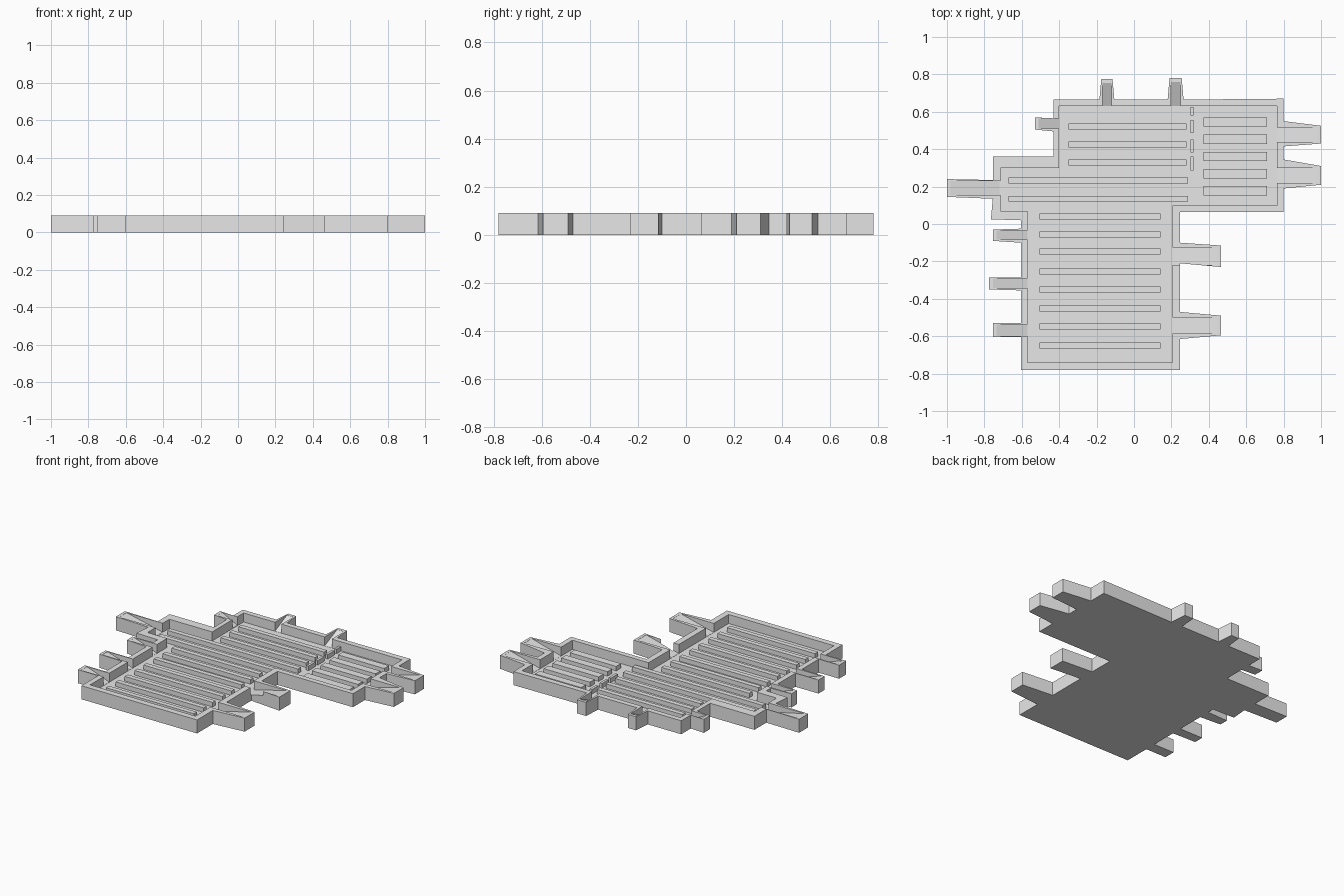
import bpy
import bmesh
from mathutils import Vector

TOP, FLOOR, BAR_TOP, RIM = 0.09, 0.03, 0.06, 0.035

cube = bpy.data.objects.get("Cube")
if cube:
    bpy.data.objects.remove(cube, do_unlink=True)

grey = bpy.data.materials.new("light_grey")
grey.use_nodes = True
grey.diffuse_color = (0.8, 0.8, 0.8, 1)
grey.node_tree.nodes["Principled BSDF"].inputs["Base Color"].default_value = grey.diffuse_color


def prism(name, points, direction):
    """Solid made by sweeping a flat polygon along a direction."""
    bm = bmesh.new()
    face = bm.faces.new([bm.verts.new(p) for p in points])
    swept = bmesh.ops.extrude_face_region(bm, geom=[face], use_keep_orig=True)["geom"]
    verts = [g for g in swept if isinstance(g, bmesh.types.BMVert)]
    bmesh.ops.translate(bm, verts=verts, vec=Vector(direction))
    bmesh.ops.recalc_face_normals(bm, faces=bm.faces)
    mesh = bpy.data.meshes.new(name)
    bm.to_mesh(mesh)
    bm.free()
    mesh.materials.append(grey)
    obj = bpy.data.objects.new(name, mesh)
    bpy.context.collection.objects.link(obj)
    return obj


def slab(name, outline, low, high):
    return prism(name, [(x, y, low) for x, y in outline], (0, 0, high - low))


def bar(name, x0, x1, y0, y1):
    return slab(name, [(x0, y0), (x1, y0), (x1, y1), (x0, y1)], FLOOR, BAR_TOP)


def cut(target, cutter):
    mod = target.modifiers.new("cut", "BOOLEAN")
    mod.operation = "DIFFERENCE"
    mod.solver = "EXACT"
    mod.object = cutter
    bpy.context.view_layer.objects.active = target
    bpy.ops.object.modifier_apply(modifier=mod.name)
    bpy.data.objects.remove(cutter, do_unlink=True)


slots = []


def tab(axis, wall, tip, root, end):
    """Outline points of a tapered tab; also notes its ramped slot."""
    slots.append((axis, wall, tip, min(end), max(end)))
    pairs = [(wall, root[0]), (tip, end[0]), (tip, end[1]), (wall, root[1])]
    return [p if axis == "x" else p[::-1] for p in pairs]


# Tray outline with its tabs, counter-clockwise
outline = [
    (-0.605, -0.78), (0.245, -0.78),
    *tab("x", 0.245, 0.465, (-0.615, -0.47), (-0.595, -0.49)),
    *tab("x", 0.245, 0.465, (-0.21, -0.1), (-0.23, -0.115)),
    (0.245, 0.065), (0.8, 0.065),
    *tab("x", 0.8, 1, (0.19, 0.345), (0.21, 0.31)),
    *tab("x", 0.8, 1, (0.415, 0.55), (0.43, 0.525)),
    (0.8, 0.67),
    *tab("y", 0.665, 0.78, (0.265, 0.18), (0.255, 0.19)),
    *tab("y", 0.665, 0.775, (-0.105, -0.185), (-0.115, -0.175)),
    (-0.43, 0.665),
    *tab("x", -0.43, -0.53, (0.565, 0.495), (0.57, 0.505)),
    (-0.43, 0.36), (-0.755, 0.36),
    *tab("x", -0.755, -1, (0.235, 0.135), (0.24, 0.145)),
    (-0.765, 0.025), (-0.605, 0.02),
    *tab("x", -0.605, -0.755, (-0.025, -0.1), (-0.03, -0.09)),
    *tab("x", -0.605, -0.775, (-0.285, -0.355), (-0.285, -0.35)),
    *tab("x", -0.605, -0.755, (-0.53, -0.605), (-0.53, -0.605)),
]
tray = slab("tray", outline, 0, TOP)

# Main pocket
pocket = [
    (-0.57, -0.74), (0.205, -0.74), (0.205, 0.1), (0.765, 0.1), (0.765, 0.63),
    (-0.4, 0.63), (-0.4, 0.3), (-0.715, 0.3), (-0.715, 0.07), (-0.57, 0.07),
]
cut(tray, slab("pocket_cutter", pocket, FLOOR, TOP + 0.1))

# Ramped slots rising from the pocket floor to the tab tips
for axis, wall, tip, low, high in slots:
    sign = 1 if tip > wall else -1
    start, end = wall - sign * RIM, tip - sign * 0.02
    back = start - sign * 0.02
    base, above = FLOOR + 0.001, TOP + 0.05
    profile = [(back, base), (start, base), (end, TOP - 0.001), (end, above), (back, above)]
    margin = (high - low) * 0.1
    side, width = low + margin, (high - low) - 2 * margin
    if axis == "x":
        cutter = prism("slot_cutter", [(u, side, z) for u, z in profile], (0, width, 0))
    else:
        cutter = prism("slot_cutter", [(side, u, z) for u, z in profile], (width, 0, 0))
    cut(tray, cutter)

# Long floor bars
for y in (0.52, 0.425, 0.33):
    bar("upper_bar", -0.35, 0.28, y - 0.016, y + 0.016)
for y in (0.232, 0.135):
    bar("middle_bar", -0.67, 0.29, y - 0.016, y + 0.016)
for y in (0.04, -0.057, -0.148, -0.255, -0.35, -0.453, -0.548, -0.65):
    bar("lower_bar", -0.505, 0.142, y - 0.016, y + 0.016)

# Wide bars in the side bay
for i in range(5):
    y = 0.545 - i * 0.092
    bar("bay_bar", 0.372, 0.712, y - 0.025, y + 0.025)

# Short dividers between the bays
for y0, y1 in ((0.58, 0.625), (0.487, 0.557), (0.382, 0.452), (0.285, 0.36)):
    bar("divider", 0.302, 0.319, y0, y1)
